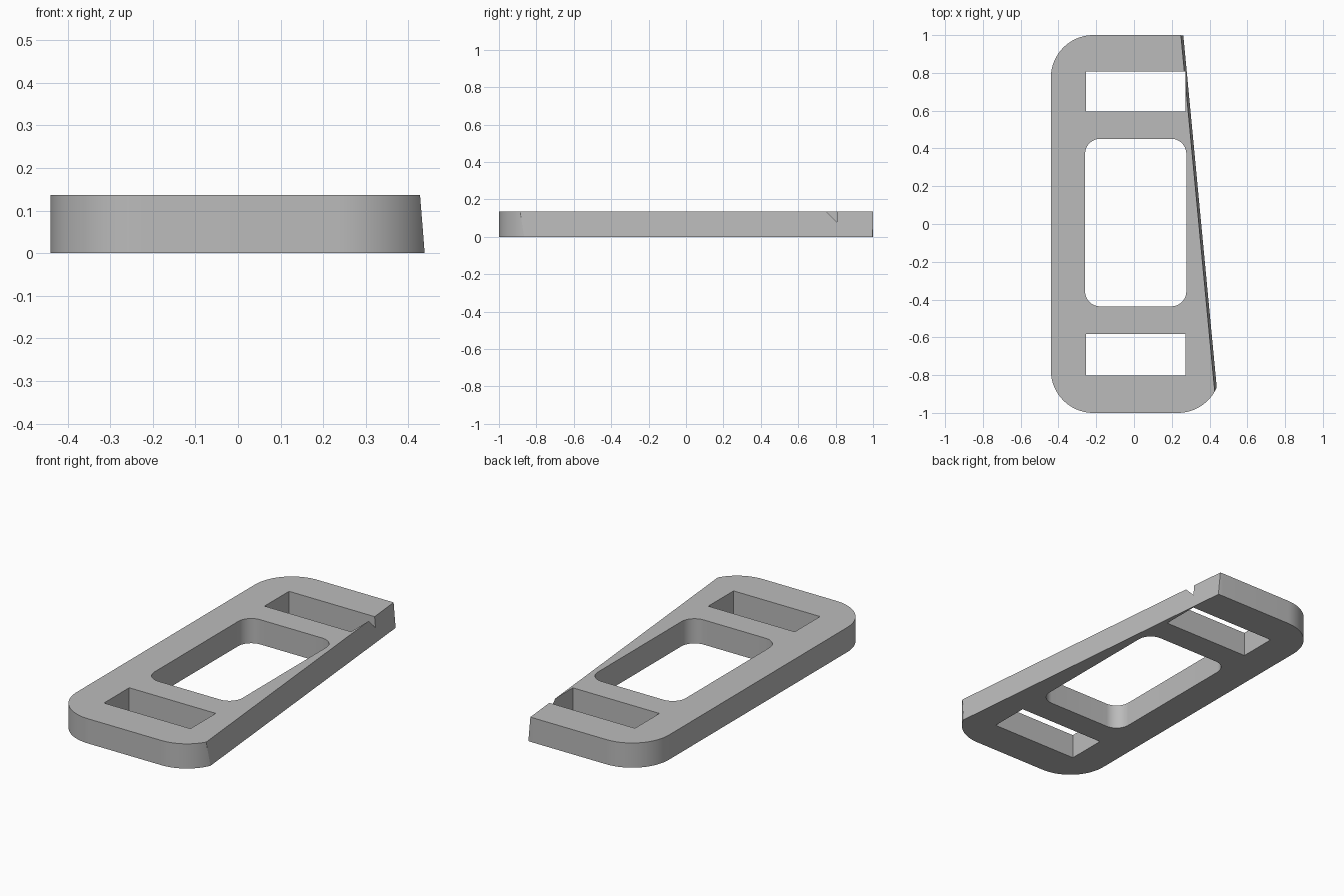
import bpy
import bmesh
from math import pi, cos, sin

cube = bpy.data.objects.get("Cube")
if cube:
    bpy.data.objects.remove(cube, do_unlink=True)

HEIGHT = 0.136
SLOPE = 0.095

grey = bpy.data.materials.new("plain_grey")
grey.use_nodes = True
grey.diffuse_color = (0.5, 0.5, 0.5, 1)
grey.node_tree.nodes["Principled BSDF"].inputs["Base Color"].default_value = (0.5, 0.5, 0.5, 1)


def prism(name, x, y, z, radius=0, steps=16):
    """Upright block with rounded vertical corners."""
    corners = [(x[1], y[1], 1, 1), (x[0], y[1], -1, 1), (x[0], y[0], -1, -1), (x[1], y[0], 1, -1)]
    outline = []
    for i, (cx, cy, sx, sy) in enumerate(corners):
        for k in range(steps + 1 if radius else 1):
            a = (i + k / steps) * pi / 2
            outline.append((cx - sx * radius + radius * cos(a),
                            cy - sy * radius + radius * sin(a), z[0]))
    bm = bmesh.new()
    base = bm.faces.new([bm.verts.new(p) for p in outline])
    top = bmesh.ops.extrude_face_region(bm, geom=[base])["geom"]
    bmesh.ops.translate(bm, vec=(0, 0, z[1] - z[0]),
                        verts=[v for v in top if isinstance(v, bmesh.types.BMVert)])
    bmesh.ops.recalc_face_normals(bm, faces=bm.faces)
    mesh = bpy.data.meshes.new(name)
    bm.to_mesh(mesh)
    bm.free()
    mesh.materials.append(grey)
    obj = bpy.data.objects.new(name, mesh)
    bpy.context.collection.objects.link(obj)
    return obj


# Rounded plate
plate = prism("frame_plate", (-0.44, 0.457), (-1, 1), (0, HEIGHT), 0.225, 24)

# Cutters: centre window, two end slots, slanted side
through = (-0.1, 0.3)
cutters = [
    prism("window_cutter", (-0.259, 0.277), (-0.436, 0.451), through, 0.08),
    prism("back_slot_cutter", (-0.255, 0.272), (0.595, 0.808), through),
    prism("front_slot_cutter", (-0.255, 0.272), (-0.802, -0.582), through),
]
side = prism("slanted_side_cutter", (0.272, 0.9), (-1.2, 1.2), through)
for v in side.data.vertices:
    v.co.x += SLOPE * (0.748 - v.co.y) + SLOPE * (HEIGHT - v.co.z)
cutters.append(side)

bpy.ops.object.select_all(action='DESELECT')
bpy.context.view_layer.objects.active = plate
plate.select_set(True)
for cutter in cutters:
    cutter.hide_render = True
    mod = plate.modifiers.new(cutter.name, 'BOOLEAN')
    mod.operation = 'DIFFERENCE'
    mod.solver = 'EXACT'
    mod.object = cutter
    bpy.ops.object.modifier_apply(modifier=mod.name)
for cutter in cutters:
    bpy.data.objects.remove(cutter, do_unlink=True)

bpy.ops.object.shade_smooth_by_angle(angle=pi / 6)
